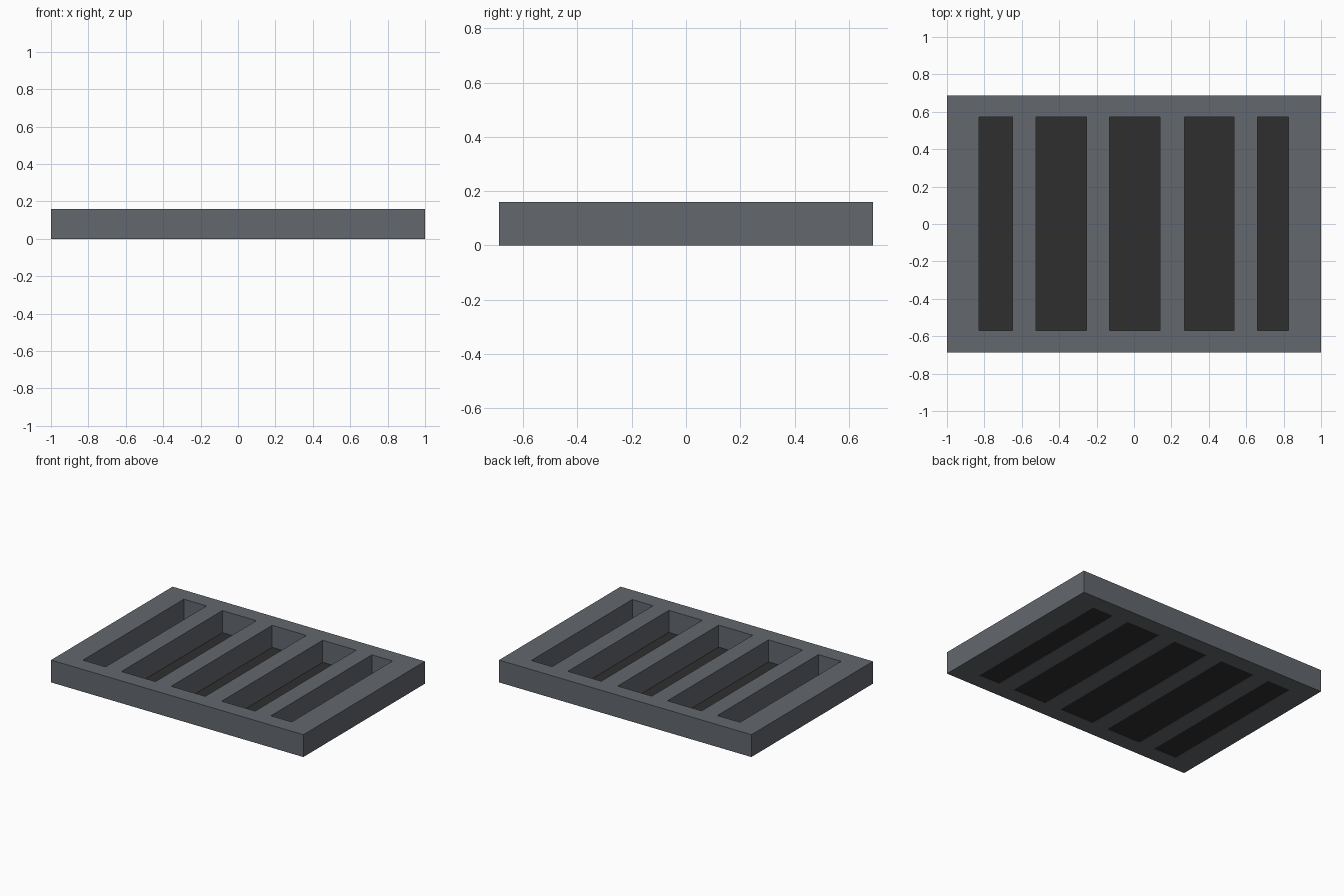
import bpy
import bmesh

if "Cube" in bpy.data.objects:
    bpy.data.objects.remove(bpy.data.objects["Cube"])


def material(name, rgb):
    m = bpy.data.materials.new(name)
    m.diffuse_color = (*rgb, 1)
    m.use_nodes = True
    m.node_tree.nodes["Principled BSDF"].inputs["Base Color"].default_value = m.diffuse_color
    return m


def add_object(name, bm, mat):
    bmesh.ops.recalc_face_normals(bm, faces=bm.faces)
    me = bpy.data.meshes.new(name)
    bm.to_mesh(me)
    bm.free()
    me.materials.append(mat)
    ob = bpy.data.objects.new(name, me)
    bpy.context.collection.objects.link(ob)
    return ob


grey = material("slate grey", (0.125, 0.138, 0.156))
black = material("charcoal black", (0.028, 0.028, 0.028))

HEIGHT = 0.16
# Edges of frame and slots; every second column is an open slot
xs = [-1, -0.83, -0.65, -0.525, -0.255, -0.13, 0.14, 0.27, 0.535, 0.66, 0.825, 1]
ys = [-0.688, -0.57, 0.573, 0.688]

# Slotted frame: flat lattice of cells, extruded upwards
bm = bmesh.new()
grid = [[bm.verts.new((x, y, 0)) for y in ys] for x in xs]
for i in range(len(xs) - 1):
    for j in range(len(ys) - 1):
        if i % 2 == 1 and j == 1:
            continue
        bm.faces.new((grid[i][j], grid[i + 1][j], grid[i + 1][j + 1], grid[i][j + 1]))
base = bm.faces[:]
res = bmesh.ops.extrude_face_region(bm, geom=base, use_keep_orig=True)
top = [v for v in res["geom"] if isinstance(v, bmesh.types.BMVert)]
bmesh.ops.translate(bm, verts=top, vec=(0, 0, HEIGHT))
add_object("grate_frame", bm, grey)

# Dark backing sheet closing the slots just above the underside
bm = bmesh.new()
corners = [(xs[1], ys[1]), (xs[-2], ys[1]), (xs[-2], ys[2]), (xs[1], ys[2])]
bm.faces.new([bm.verts.new((x, y, 0.002)) for x, y in corners])
add_object("slot_backing", bm, black)
